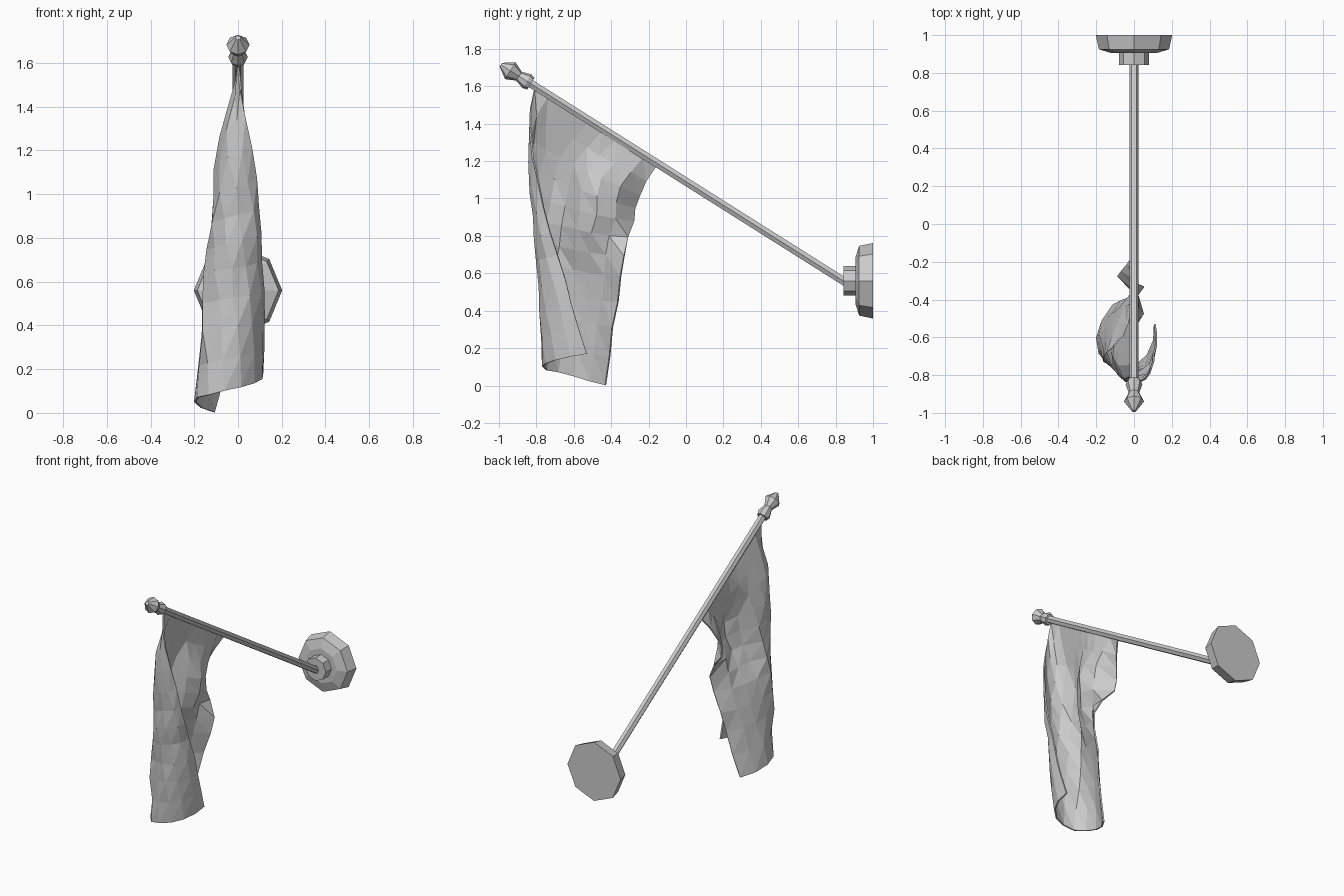
import bpy, bmesh, math, random
from mathutils import Vector

if "Cube" in bpy.data.objects:
    bpy.data.objects.remove(bpy.data.objects["Cube"])

random.seed(4)


def make_object(name, bm):
    bmesh.ops.recalc_face_normals(bm, faces=bm.faces)
    me = bpy.data.meshes.new(name)
    bm.to_mesh(me)
    bm.free()
    ob = bpy.data.objects.new(name, me)
    bpy.context.collection.objects.link(ob)
    return ob


def lathe(name, origin, axis, profile, sides):
    """Flat-sided turned part: profile is (distance along axis, radius)."""
    bm = bmesh.new()
    o, d = Vector(origin), Vector(axis).normalized()
    u = Vector((1, 0, 0))
    v = d.cross(u)
    rings = []
    for s, r in profile:
        angles = [2 * math.pi * i / sides for i in range(sides)]
        rings.append([bm.verts.new(o + d * s + r * (u * math.cos(a) + v * math.sin(a)))
                      for a in angles])
    for a, b in zip(rings, rings[1:]):
        for i in range(sides):
            j = (i + 1) % sides
            bm.faces.new((a[i], a[j], b[j], b[i]))
    bm.faces.new(rings[0])
    bm.faces.new(rings[-1])
    return make_object(name, bm)


# wall plate and socket
lathe("wall_plate", (0, 1, 0.56), (0, -1, 0),
      [(0, 0.202), (0.075, 0.186), (0.095, 0.12)], 8)
lathe("pole_socket", (0, 0.91, 0.56), (0, -1, 0), [(0, 0.079), (0.067, 0.079)], 8)

# sloping pole and finial
base, tip = Vector((0, 0.84, 0.56)), Vector((0, -0.99, 1.715))
direction = tip - base
length = direction.length
lathe("pole", base, direction, [(-0.04, 0.025), (length - 0.15, 0.025)], 6)
lathe("finial", base, direction,
      [(length - 0.19, 0.036), (length - 0.165, 0.044), (length - 0.115, 0.028),
       (length - 0.06, 0.053), (length, 0.012)], 8)


# draped flag: cross-sections from the pole down to the free hem
def spline(pts, ts, t):
    k = max(i for i in range(len(ts) - 1) if ts[i] <= t)
    f = (t - ts[k]) / (ts[k + 1] - ts[k])
    p1, p2 = pts[k], pts[k + 1]
    p0 = pts[k - 1] if k else 2 * p1 - p2
    p3 = pts[k + 2] if k + 2 < len(pts) else 2 * p2 - p1
    return 0.5 * (2 * p1 + (p2 - p0) * f + (2 * p0 - 5 * p1 + 4 * p2 - p3) * f * f
                  + (3 * p1 - p0 - 3 * p2 + p3) * f ** 3)


sections = [
    [(0, -0.81 + 0.65 * i / 7, 1.59 - 0.42 * i / 7) for i in range(8)],
    [(0.035, -0.835, 1.36), (-0.02, -0.835, 1.33), (-0.075, -0.78, 1.28), (-0.08, -0.68, 1.23),
     (-0.05, -0.58, 1.18), (0.01, -0.50, 1.13), (0.02, -0.38, 1.08), (-0.07, -0.25, 1.02)],
    [(0.085, -0.79, 1.08), (0.03, -0.825, 1.05), (-0.05, -0.815, 1.02), (-0.11, -0.735, 0.99),
     (-0.09, -0.63, 0.96), (0.03, -0.53, 0.93), (0.03, -0.41, 0.90), (-0.08, -0.285, 0.88)],
    [(0.105, -0.73, 0.85), (0.06, -0.79, 0.83), (-0.02, -0.81, 0.81), (-0.10, -0.765, 0.79),
     (-0.125, -0.66, 0.77), (-0.02, -0.56, 0.75), (-0.03, -0.45, 0.73), (0.04, -0.325, 0.72)],
    [(0.11, -0.65, 0.58), (0.09, -0.73, 0.565), (0.01, -0.785, 0.55), (-0.08, -0.775, 0.54),
     (-0.16, -0.70, 0.52), (-0.13, -0.58, 0.50), (-0.09, -0.47, 0.48), (0.0, -0.365, 0.47)],
    [(0.11, -0.53, 0.17), (0.10, -0.64, 0.15), (0.04, -0.73, 0.125), (-0.05, -0.765, 0.105),
     (-0.14, -0.74, 0.08), (-0.195, -0.65, 0.065), (-0.18, -0.54, 0.03), (-0.11, -0.43, 0.003)],
]
row_t = [0, 0.18, 0.36, 0.52, 0.71, 1]
col_t = [i / 7 for i in range(8)]
ROWS, COLS = 11, 9
bm = bmesh.new()
grid = []
for r in range(ROWS + 1):
    section = [spline([Vector(s[i]) for s in sections], row_t, r / ROWS) for i in range(8)]
    line = []
    for c in range(COLS + 1):
        p = spline(section, col_t, c / COLS)
        if 0 < r < ROWS:
            p.x += random.uniform(-0.008, 0.008)
            p.y += random.uniform(-0.006, 0.006)
        line.append(bm.verts.new(p))
    grid.append(line)
for r in range(ROWS):
    for c in range(COLS):
        a, b = grid[r][c], grid[r][c + 1]
        d, e = grid[r + 1][c], grid[r + 1][c + 1]
        bm.faces.new((a, b, e))
        bm.faces.new((a, e, d))
flag = make_object("flag", bm)
cloth = flag.modifiers.new("thickness", 'SOLIDIFY')
cloth.thickness = 0.01
cloth.offset = 0
